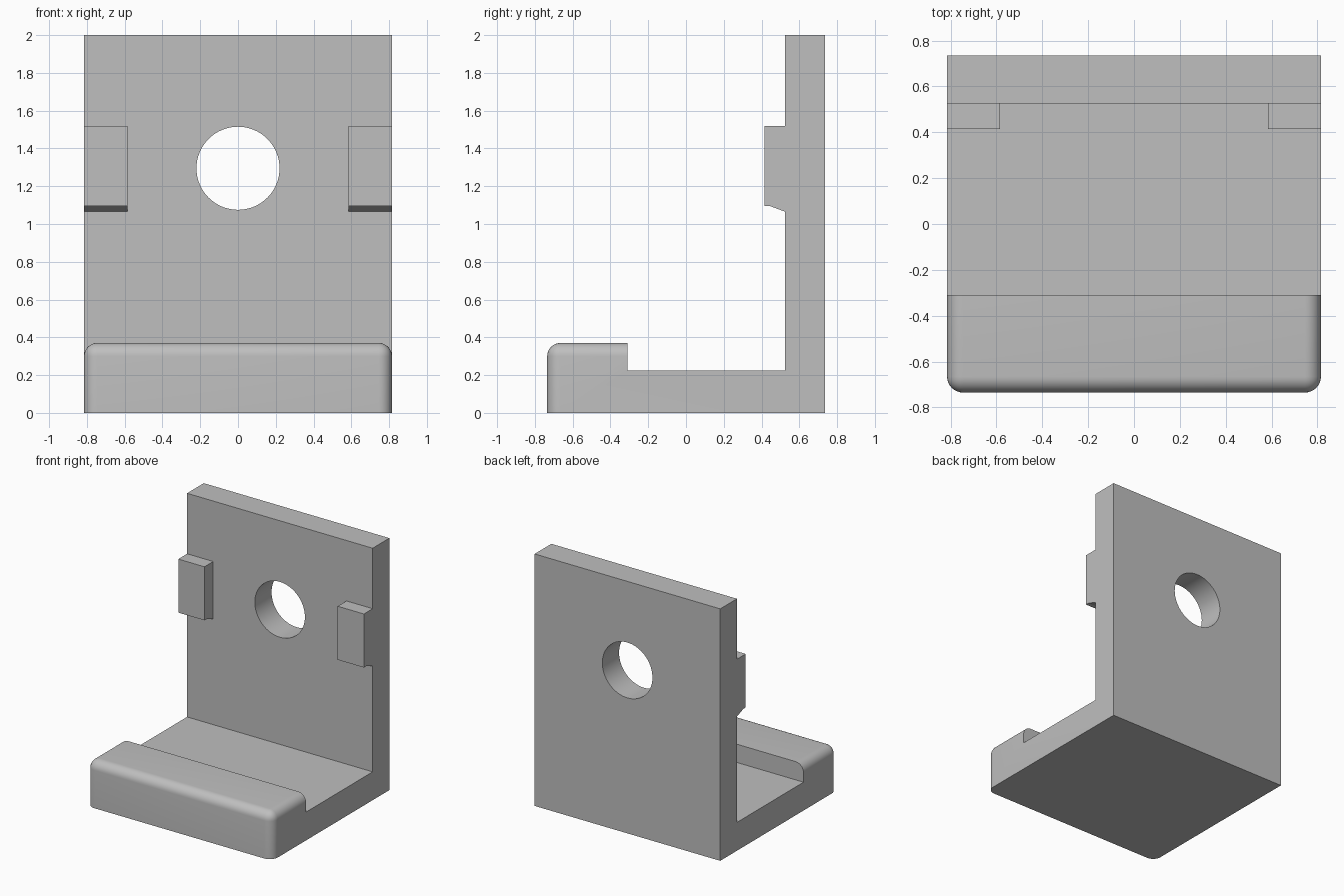
import bpy
import bmesh
from math import radians

HALF_WIDTH = 0.815
FRONT, BACK = -0.735, 0.735
LIP_BACK, LIP_TOP = -0.31, 0.37
FLOOR_TOP, WALL_FRONT = 0.225, 0.525

if "Cube" in bpy.data.objects:
    bpy.data.objects.remove(bpy.data.objects["Cube"])

# Single plain grey finish
GREY = (0.52, 0.52, 0.52, 1)
grey = bpy.data.materials.new("plain grey")
grey.use_nodes = True
grey.diffuse_color = GREY
grey.node_tree.nodes["Principled BSDF"].inputs["Base Color"].default_value = GREY


def extruded_profile(name, profile, x_min, x_max, round_edge=None, radius=0.0):
    """Extrude a (y, z) outline along x, rounding the edges chosen by a rule."""
    bm = bmesh.new()
    face = bm.faces.new([bm.verts.new((x_min, y, z)) for y, z in profile])
    end = bmesh.ops.extrude_face_region(bm, geom=[face])["geom"]
    moved = [v for v in end if isinstance(v, bmesh.types.BMVert)]
    bmesh.ops.translate(bm, verts=moved, vec=(x_max - x_min, 0, 0))
    bmesh.ops.recalc_face_normals(bm, faces=bm.faces)
    if round_edge:
        edges = [e for e in bm.edges if round_edge(*(v.co for v in e.verts))]
        bmesh.ops.bevel(bm, geom=edges, offset=radius, segments=8,
                        profile=0.5, affect="EDGES")
    mesh = bpy.data.meshes.new(name)
    bm.to_mesh(mesh)
    bm.free()
    mesh.materials.append(grey)
    obj = bpy.data.objects.new(name, mesh)
    bpy.context.collection.objects.link(obj)
    return obj


def is_lip_edge(a, b):
    """Upright front corners, and the front and side rims of the lip top."""
    on_front = abs(a.y - FRONT) < 1e-4 and abs(b.y - FRONT) < 1e-4
    on_top = abs(a.z - LIP_TOP) < 1e-4 and abs(b.z - LIP_TOP) < 1e-4
    upright = abs(a.z - b.z) > 0.1
    behind = abs(a.y - LIP_BACK) < 1e-4 and abs(b.y - LIP_BACK) < 1e-4
    return (on_front and upright) or (on_top and not behind)


# Bracket body: floor, raised front lip and upright wall
body = extruded_profile(
    "bracket_body",
    [(FRONT, 0), (BACK, 0), (BACK, 2), (WALL_FRONT, 2),
     (WALL_FRONT, FLOOR_TOP), (LIP_BACK, FLOOR_TOP),
     (LIP_BACK, LIP_TOP), (FRONT, LIP_TOP)],
    -HALF_WIDTH, HALF_WIDTH, is_lip_edge, 0.07)

# Round hole through the wall
bpy.ops.mesh.primitive_cylinder_add(
    vertices=64, radius=0.22, depth=0.6,
    location=(0, (WALL_FRONT + BACK) / 2, 1.295), rotation=(radians(90), 0, 0))
cutter = bpy.context.object
cutter.name = "hole_cutter"
cutter.hide_render = True
cutter.data.materials.append(grey)

bpy.ops.object.select_all(action="DESELECT")
body.select_set(True)
bpy.context.view_layer.objects.active = body
hole = body.modifiers.new("wall_hole", "BOOLEAN")
hole.operation = "DIFFERENCE"
hole.solver = "EXACT"
hole.object = cutter
bpy.ops.object.modifier_apply(modifier=hole.name)
bpy.data.objects.remove(cutter)
bpy.ops.object.shade_smooth_by_angle(angle=radians(30))

# Two side tabs on the wall, each with a sloped underside
TAB_FRONT, TAB_TOP, TAB_INNER = 0.415, 1.52, 0.585
tab_profile = [(WALL_FRONT, 1.065), (WALL_FRONT, TAB_TOP), (TAB_FRONT, TAB_TOP),
               (TAB_FRONT, 1.095), (0.445, 1.095)]
for side, x_min, x_max in (("left", TAB_INNER, HALF_WIDTH),
                           ("right", -HALF_WIDTH, -TAB_INNER)):
    extruded_profile(side + "_tab", tab_profile, x_min, x_max)
